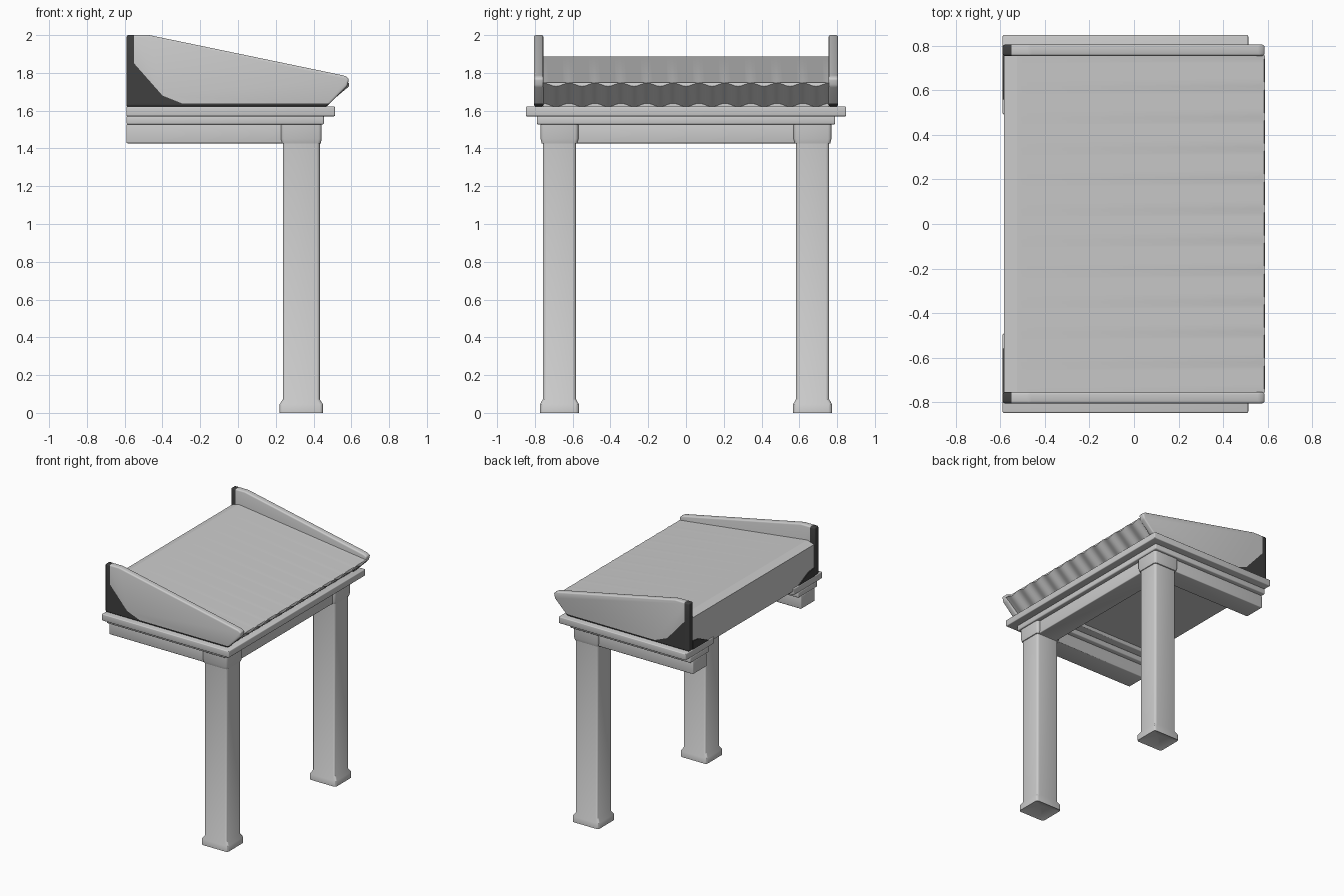
import bpy, bmesh, math
from mathutils import Vector

cube = bpy.data.objects.get("Cube")
if cube:
    bpy.data.objects.remove(cube, do_unlink=True)


def material(name, v):
    m = bpy.data.materials.new(name)
    m.use_nodes = True
    m.diffuse_color = (v, v, v, 1)
    m.node_tree.nodes["Principled BSDF"].inputs["Base Color"].default_value = (v, v, v, 1)
    return m


LIGHT = material("light grey", 0.6)
DARK = material("dark grey", 0.05)
BACK = -0.59        # rear plane of the canopy
COL = (0.335, 0.67)  # column centre


def finish(name, bm, mats=(LIGHT,), angle=35):
    bmesh.ops.recalc_face_normals(bm, faces=bm.faces)
    me = bpy.data.meshes.new(name)
    bm.to_mesh(me)
    bm.free()
    ob = bpy.data.objects.new(name, me)
    bpy.context.collection.objects.link(ob)
    for m in mats:
        me.materials.append(m)
    bpy.ops.object.select_all(action='DESELECT')
    ob.select_set(True)
    bpy.context.view_layer.objects.active = ob
    bpy.ops.object.shade_smooth_by_angle(angle=math.radians(angle))
    return ob


def prism(points, offset, bevel=0.0, segments=3):
    """Extrude a flat outline by an offset, rounding every edge."""
    bm = bmesh.new()
    face = bm.faces.new([bm.verts.new(p) for p in points])
    new = bmesh.ops.extrude_face_region(bm, geom=[face])["geom"]
    verts = [v for v in new if isinstance(v, bmesh.types.BMVert)]
    bmesh.ops.translate(bm, verts=verts, vec=offset)
    if bevel:
        bmesh.ops.bevel(bm, geom=bm.edges[:], offset=bevel, segments=segments,
                        profile=0.5, affect='EDGES')
    return bm


def ring(bm, hx, hy, z, cx, cy, r=0.018):
    """Rounded rectangle of vertices."""
    verts = []
    for sx, sy, start in ((1, 1, 0), (-1, 1, 90), (-1, -1, 180), (1, -1, 270)):
        for k in range(4):
            a = math.radians(start + 30 * k)
            verts.append(bm.verts.new((cx + sx * (hx - r) + r * math.cos(a),
                                       cy + sy * (hy - r) + r * math.sin(a), z)))
    return verts


def column(name, cy):
    # base, shaft and capital as one lofted shape
    levels = [(0.115, 0.103, 0), (0.115, 0.103, 0.045), (0.098, 0.088, 0.072),
              (0.098, 0.088, 1.425), (0.103, 0.094, 1.427),
              (0.108, 0.1, 1.45), (0.108, 0.1, 1.53)]
    bm = bmesh.new()
    rings = [ring(bm, hx, hy, z, COL[0], cy) for hx, hy, z in levels]
    n = len(rings[0])
    for a, b in zip(rings, rings[1:]):
        for i in range(n):
            j = (i + 1) % n
            bm.faces.new((a[i], a[j], b[j], b[i]))
    bm.faces.new(rings[-1])
    # shallow recess under the base
    apex = bm.verts.new((COL[0], cy, 0.045))
    for i in range(n):
        bm.faces.new((rings[0][i], rings[0][(i + 1) % n], apex))
    finish(name, bm)


def frame(name, h, z0, z1, bevel):
    # U-shaped entablature course, open at the back
    xo, yo = COL[0] + h, COL[1] + h
    xi, yi = COL[0] - h, COL[1] - h
    outline = [(BACK, -yo), (xo, -yo), (xo, yo), (BACK, yo),
               (BACK, yi), (xi, yi), (xi, -yi), (BACK, -yi)]
    finish(name, prism([(x, y, z0) for x, y in outline], (0, 0, z1 - z0), bevel))


def parapet(name, side):
    profile = [(BACK, 1.622), (BACK, 2.0), (-0.47, 2.0), (0.565, 1.785),
               (0.588, 1.77), (0.578, 1.73), (0.47, 1.622)]
    y0 = 0.755 * side
    bm = prism([(x, y0, z) for x, z in profile], (0, 0.05 * side, 0), 0.01)
    # the light panel is bounded by these lines; everything outside is dark
    bounds = [((-0.55, 1.9), (1, 0)), ((-0.55, 1.85), (0.17, 0.15)),
              ((-0.4, 1.68), (0.04, 0.1)), ((0, 1.637), (0, 1))]
    planes = [(Vector((p[0], 0, p[1])), Vector((n[0], 0, n[1]))) for p, n in bounds]
    for co, no in planes:
        bmesh.ops.bisect_plane(bm, geom=bm.verts[:] + bm.edges[:] + bm.faces[:],
                               plane_co=co, plane_no=no)
    for f in bm.faces:
        c = f.calc_center_median()
        f.material_index = int(any((c - co).dot(no) < 0 for co, no in planes))
    finish(name, bm, (LIGHT, DARK))


def roof():
    # sloping slab with a scalloped front lip and undercut
    bm = bmesh.new()
    waves, steps, half = 11, 8, 0.757
    n = waves * steps
    sections = []
    for i in range(n + 1):
        d = 0.009 * math.cos(2 * math.pi * i / steps)
        profile = [(-0.583, 1.6), (-0.583, 1.868), (-0.525, 1.888), (0.583, 1.748),
                   (0.588, 1.738 + d), (0.46, 1.63 + d), (0.46, 1.6)]
        y = -half + 2 * half * i / n
        sections.append([bm.verts.new((x, y, z)) for x, z in profile])
    m = len(sections[0])
    for a, b in zip(sections, sections[1:]):
        for k in range(m):
            j = (k + 1) % m
            bm.faces.new((a[k], a[j], b[j], b[k]))
    bm.faces.new(sections[0])
    bm.faces.new(sections[-1])
    finish("roof", bm, angle=25)


frame("lower_beam", 0.085, 1.427, 1.53, 0.006)
frame("middle_moulding", 0.12, 1.527, 1.572, 0.008)
frame("upper_cornice", 0.178, 1.57, 1.622, 0.006)
roof()
for label, s in (("left", 1), ("right", -1)):
    column(label + "_column", s * COL[1])
    parapet(label + "_parapet", s)
    # dark flashing on the rear wall beside each parapet
    corners = [(0.56, 1.622), (0.757, 1.622), (0.757, 1.69), (0.68, 1.68)]
    finish(label + "_rear_flashing",
           prism([(BACK, s * y, z) for y, z in corners], (0.008, 0, 0)), (DARK,))
